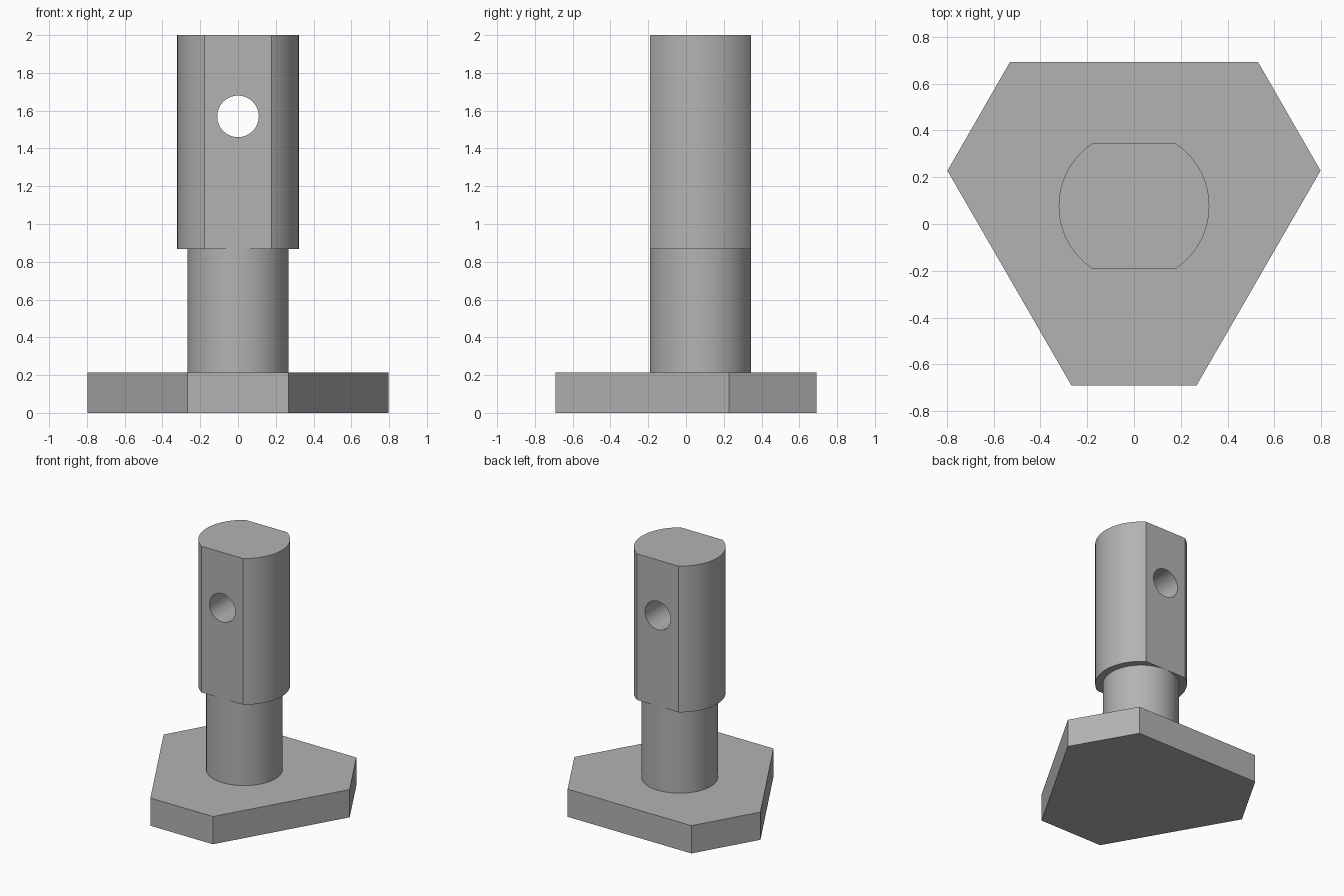
import bpy
import bmesh
from math import sin, cos, asin, pi, radians

cube = bpy.data.objects.get("Cube")
if cube:
    bpy.data.objects.remove(cube, do_unlink=True)

AXIS_Y = 0.077      # the shaft stands off the plate's centre
NECK_R = 0.268
HEAD_R = 0.322
PLATE_TOP, HEAD_BASE, TOP = 0.215, 0.867, 2.0

grey = bpy.data.materials.new("plain grey")
grey.use_nodes = True
colour = (0.45, 0.45, 0.45, 1)
grey.diffuse_color = colour
grey.node_tree.nodes["Principled BSDF"].inputs["Base Color"].default_value = colour


def prism(name, outline, z0, z1):
    """Extrude a closed outline from z0 up to z1."""
    bm = bmesh.new()
    face = bm.faces.new([bm.verts.new((x, y, z0)) for x, y in outline])
    extruded = bmesh.ops.extrude_face_region(bm, geom=[face], use_keep_orig=True)
    for v in extruded["geom"]:
        if isinstance(v, bmesh.types.BMVert):
            v.co.z = z1
    bmesh.ops.recalc_face_normals(bm, faces=bm.faces)
    mesh = bpy.data.meshes.new(name)
    bm.to_mesh(mesh)
    bm.free()
    mesh.materials.append(grey)
    ob = bpy.data.objects.new(name, mesh)
    bpy.context.collection.objects.link(ob)
    return ob


def arc(radius, start, end, steps):
    return [(radius * cos(start + (end - start) * i / steps),
             AXIS_Y + radius * sin(start + (end - start) * i / steps))
            for i in range(steps + 1)]


def smooth(ob):
    bpy.ops.object.select_all(action="DESELECT")
    ob.select_set(True)
    bpy.context.view_layer.objects.active = ob
    bpy.ops.object.shade_smooth_by_angle(angle=radians(25))


# Base plate: a triangle with its corners cut off
right_side = [(0.268, -0.69), (0.798, 0.228), (0.531, 0.692)]
prism("base_plate", right_side + [(-x, y) for x, y in reversed(right_side)], 0, PLATE_TOP)

# Round neck
neck = prism("neck", arc(NECK_R, 0, 2 * pi, 96)[:-1], PLATE_TOP, HEAD_BASE)
smooth(neck)

# Head: a cylinder with flats at front and back, level with the neck
flat = asin(NECK_R / HEAD_R)
head = prism("head", arc(HEAD_R, -flat, flat, 36) + arc(HEAD_R, pi - flat, pi + flat, 36),
             HEAD_BASE, TOP)

# Cross hole through the flats
bpy.ops.mesh.primitive_cylinder_add(vertices=64, radius=0.11, depth=1,
                                    location=(0, AXIS_Y, 1.57), rotation=(pi / 2, 0, 0))
cutter = bpy.context.object
cutter.name = "hole_cutter"
cutter.hide_render = True
cutter.data.materials.append(grey)
cut = head.modifiers.new("cross hole", "BOOLEAN")
cut.operation = "DIFFERENCE"
cut.solver = "EXACT"
cut.object = cutter
bpy.context.view_layer.objects.active = head
bpy.ops.object.modifier_apply(modifier=cut.name)
bpy.data.objects.remove(cutter, do_unlink=True)
smooth(head)
